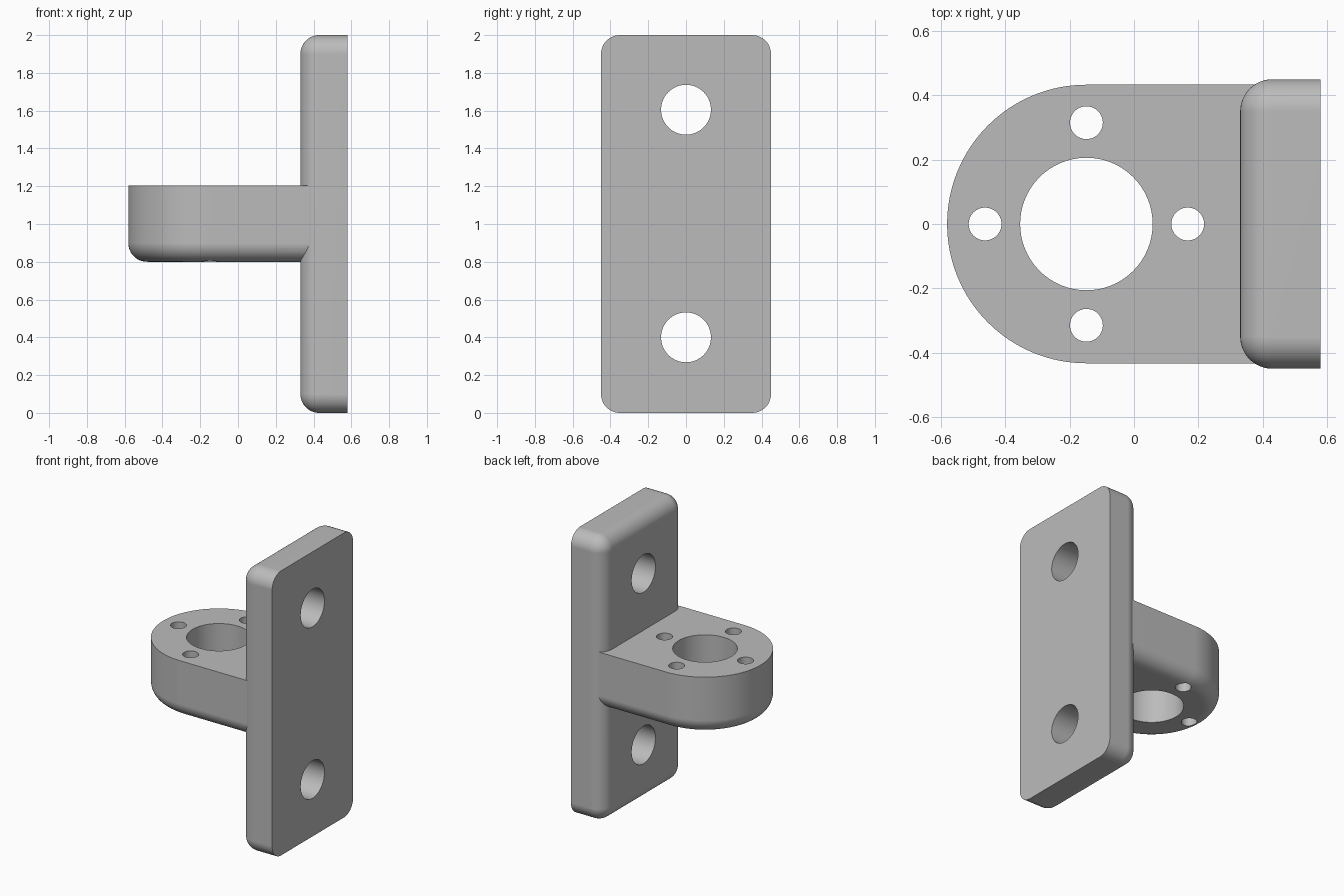
import bpy, bmesh
from math import sin, cos, pi
from mathutils import Vector

cube = bpy.data.objects.get("Cube")
if cube:
    bpy.data.objects.remove(cube, do_unlink=True)

FILLET, STEPS = 0.1, 12
BORE_X = -0.148

grey = bpy.data.materials.new("plain_grey")
grey.use_nodes = True
GREY = (0.5, 0.5, 0.5, 1)
grey.diffuse_color = GREY
grey.node_tree.nodes["Principled BSDF"].inputs["Base Color"].default_value = GREY


def arc(cx, cy, r, start, sweep, n):
    return [(cx + r * cos(start + sweep * i / n), cy + r * sin(start + sweep * i / n))
            for i in range(n + 1)]


def plate_outline(inset):
    """Rounded rectangle in (y, z)."""
    pts = []
    for k, (sy, sz) in enumerate([(1, 1), (-1, 1), (-1, -1), (1, -1)]):
        pts += arc(sy * (0.45 - FILLET), 1 + sz * (1 - FILLET),
                   FILLET - inset, k * pi / 2, pi / 2, STEPS)
    return pts


def bracket_outline(inset):
    """Half round with straight sides, in (x, y)."""
    r = 0.433 - inset
    return [(0.46, r)] + arc(BORE_X, 0, r, pi / 2, pi, 64) + [(0.46, -r)]


def filleted_slab(name, outline, low, high, place):
    """Loft the outline from low to high, with a rounded edge at the low end."""
    bm = bmesh.new()
    layers = []
    for i in range(STEPS + 1):
        a = pi / 2 * i / STEPS
        layers.append((FILLET * (1 - sin(a)), low + FILLET * (1 - cos(a))))
    layers.append((0, high))
    rings = [[bm.verts.new(place(u, v, d)) for u, v in outline(inset)]
             for inset, d in layers]
    for a, b in zip(rings, rings[1:]):
        for i in range(len(a)):
            j = (i + 1) % len(a)
            bm.faces.new((a[i], a[j], b[j], b[i]))
    bm.faces.new(rings[0])
    bm.faces.new(rings[-1])
    bmesh.ops.remove_doubles(bm, verts=bm.verts, dist=1e-5)
    bmesh.ops.recalc_face_normals(bm, faces=bm.faces)
    mesh = bpy.data.meshes.new(name)
    bm.to_mesh(mesh)
    bm.free()
    mesh.materials.append(grey)
    obj = bpy.data.objects.new(name, mesh)
    bpy.context.collection.objects.link(obj)
    return obj


def combine(obj, other, operation):
    """Apply a boolean and discard the helper."""
    bpy.ops.object.select_all(action='DESELECT')
    bpy.context.view_layer.objects.active = obj
    obj.select_set(True)
    mod = obj.modifiers.new("combine", 'BOOLEAN')
    mod.operation, mod.solver, mod.object = operation, 'EXACT', other
    bpy.ops.object.modifier_apply(modifier=mod.name)
    bpy.data.objects.remove(other, do_unlink=True)


def drill(obj, centre, radius, depth, axis):
    bpy.ops.mesh.primitive_cylinder_add(vertices=64, radius=radius, depth=depth, location=centre)
    cutter = bpy.context.object
    cutter.name = "hole_cutter"
    cutter.hide_render = True
    cutter.data.materials.append(grey)
    if axis == 'X':
        cutter.rotation_euler.y = pi / 2
    bpy.context.view_layer.update()
    combine(obj, cutter, 'DIFFERENCE')


# Wall plate joined with the projecting bracket
body = filleted_slab("mounting_bracket", plate_outline, 0.33, 0.58,
                     lambda u, v, d: Vector((d, u, v)))
arm = filleted_slab("ring_arm", bracket_outline, 0.8, 1.205,
                    lambda u, v, d: Vector((u, v, d)))
combine(body, arm, 'UNION')

# Wall fixing holes
for z in (0.4, 1.605):
    drill(body, (0.45, 0, z), 0.132, 0.5, 'X')

# Central bore and four screw holes around it
drill(body, (BORE_X, 0, 1), 0.206, 0.6, 'Z')
for k in range(4):
    a = k * pi / 2
    drill(body, (BORE_X + 0.315 * cos(a), 0.315 * sin(a), 1), 0.051, 0.6, 'Z')

# Smooth fillets, crisp edges, flat large faces
bpy.ops.object.select_all(action='DESELECT')
body.select_set(True)
bpy.context.view_layer.objects.active = body
bpy.ops.object.shade_smooth_by_angle(angle=pi / 7)
normals = body.modifiers.new("flat_faces", 'WEIGHTED_NORMAL')
normals.keep_sharp = True
